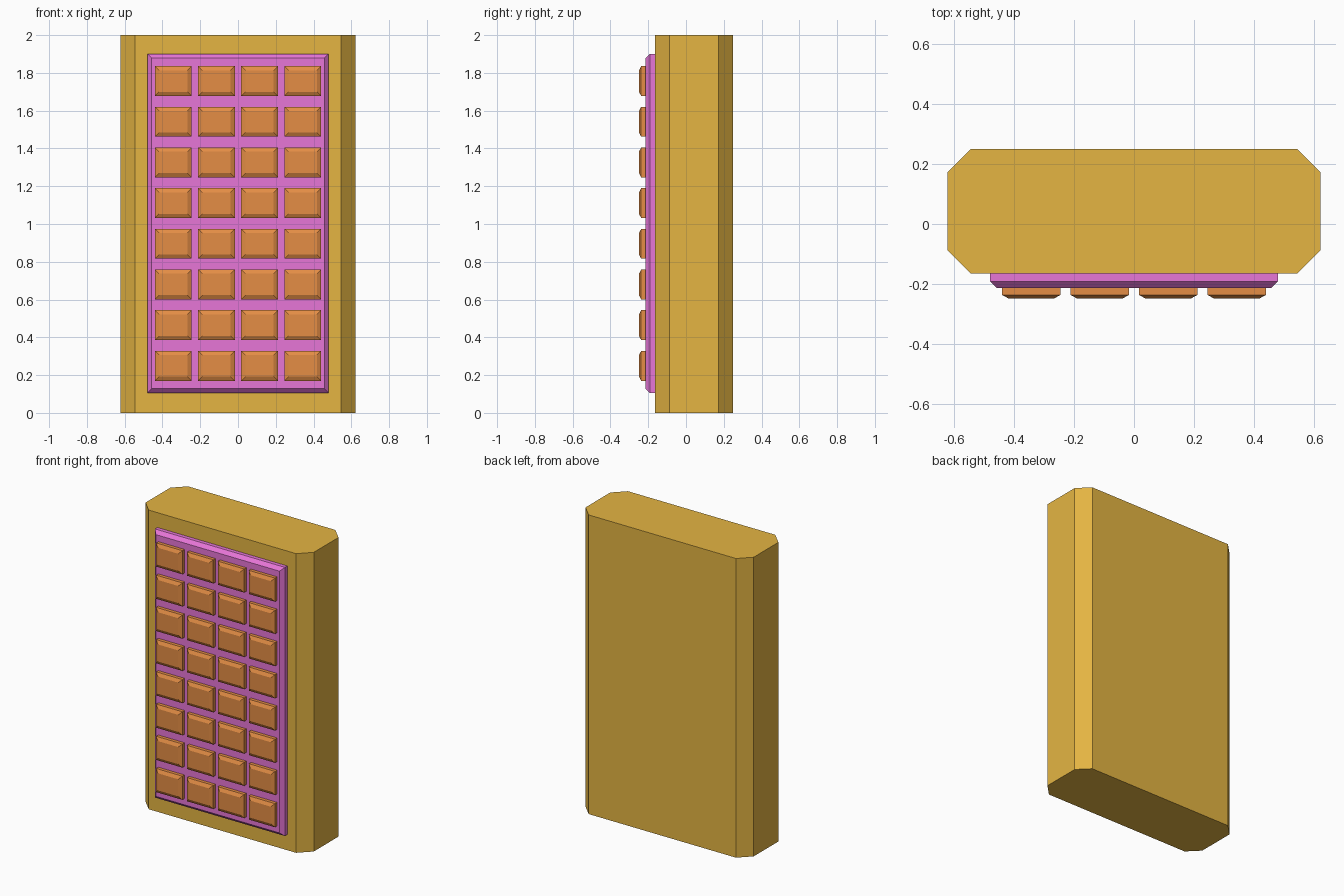
import bpy, bmesh

if "Cube" in bpy.data.objects:
    bpy.data.objects.remove(bpy.data.objects["Cube"])


def material(name, rgb):
    m = bpy.data.materials.new(name)
    m.diffuse_color = (*rgb, 1)
    m.use_nodes = True
    m.node_tree.nodes["Principled BSDF"].inputs["Base Color"].default_value = m.diffuse_color
    return m


def loft(name, loops, mat):
    """Closed solid through matching loops of points."""
    bm = bmesh.new()
    rings = [[bm.verts.new(p) for p in loop] for loop in loops]
    n = len(rings[0])
    for a, b in zip(rings, rings[1:]):
        for i in range(n):
            j = (i + 1) % n
            bm.faces.new((a[i], a[j], b[j], b[i]))
    bm.faces.new(rings[0][::-1])
    bm.faces.new(rings[-1])
    bmesh.ops.recalc_face_normals(bm, faces=bm.faces)
    mesh = bpy.data.meshes.new(name)
    bm.to_mesh(mesh)
    bm.free()
    mesh.materials.append(mat)
    obj = bpy.data.objects.new(name, mesh)
    bpy.context.collection.objects.link(obj)
    return obj


def bevelled_plate(name, cx, cz, w, h, y_back, y_edge, y_front, inset, mat):
    """Rectangular plate facing -y with a chamfered front rim."""
    def rect(y, d):
        a, b = w / 2 - d, h / 2 - d
        return [(cx - a, y, cz - b), (cx + a, y, cz - b),
                (cx + a, y, cz + b), (cx - a, y, cz + b)]
    return loft(name, [rect(y_back, 0), rect(y_edge, 0), rect(y_front, inset)], mat)


ochre = material("ochre", (0.78, 0.46, 0.055))
magenta = material("magenta", (0.80, 0.18, 0.68))
red = material("red_orange", (0.78, 0.27, 0.06))

# Body: upright slab with chamfered vertical corners
X, Y0, Y1, C = 0.622, -0.165, 0.25, 0.077
outline = [(-X + C, Y0), (X - C, Y0), (X, Y0 + C), (X, Y1 - C),
           (X - C, Y1), (-X + C, Y1), (-X, Y1 - C), (-X, Y0 + C)]
loft("body", [[(x, y, z) for x, y in outline] for z in (0, 2)], ochre)

# Raised front panel
bevelled_plate("front_panel", 0, 1.003, 0.96, 1.796, Y0, -0.191, -0.214, 0.023, magenta)

# Grid of buttons, 4 columns by 8 rows
for row in range(8):
    for col in range(4):
        bevelled_plate(f"button_{row}_{col}", (col - 1.5) * 0.2284, 0.249 + row * 0.2154,
                       0.194, 0.158, -0.214, -0.237, -0.249, 0.022, red)
